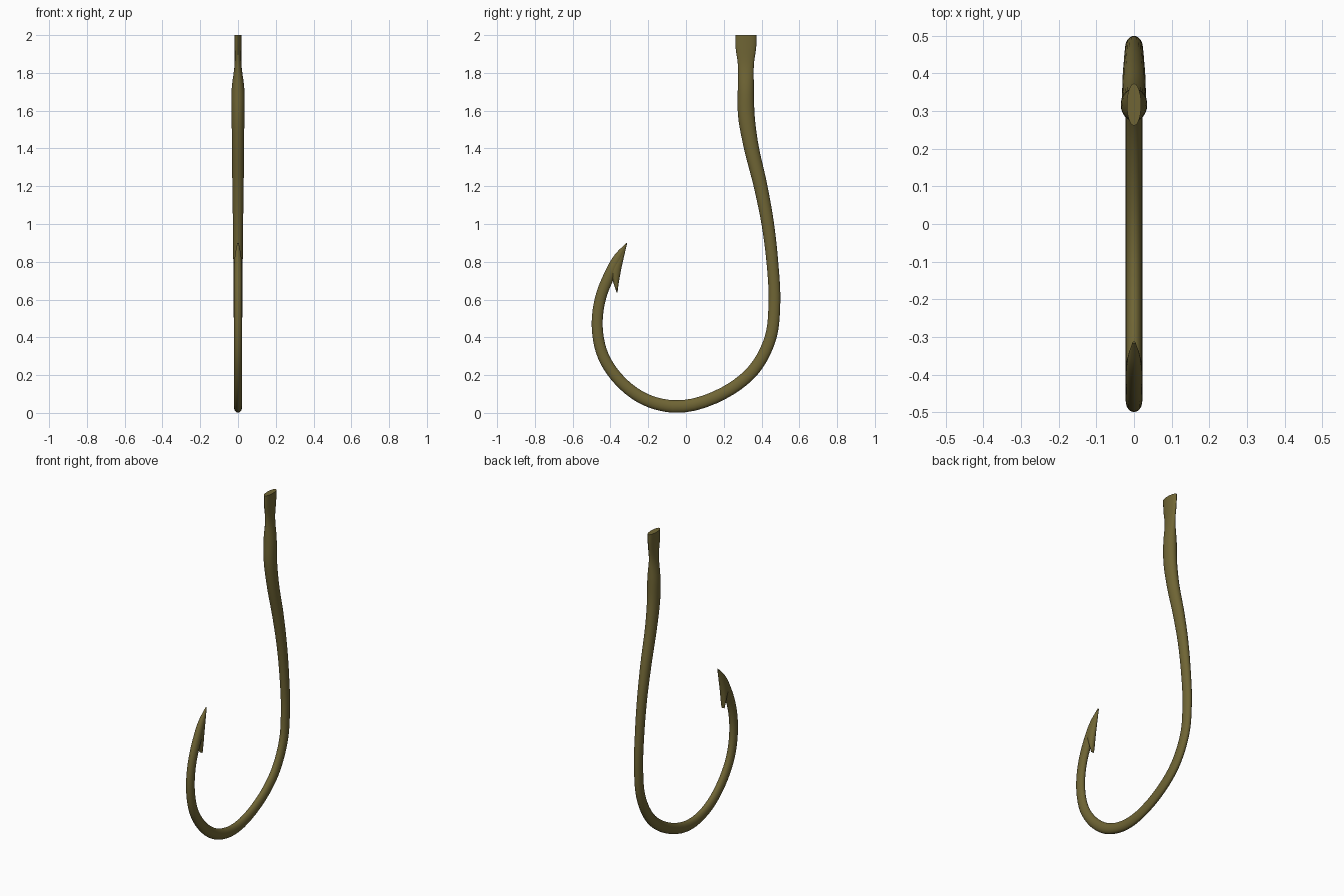
import bpy
import math
from mathutils import Vector

if "Cube" in bpy.data.objects:
    bpy.data.objects.remove(bpy.data.objects["Cube"])

SIDES = 24

bronze = bpy.data.materials.new("bronze")
bronze.diffuse_color = (0.16, 0.13, 0.035, 1)
bronze.use_nodes = True
bronze.node_tree.nodes["Principled BSDF"].inputs["Base Color"].default_value = bronze.diffuse_color


def smooth_stations(pts, steps):
    # Chord-length Hermite interpolation of (y, z, in-plane radius, x radius)
    p = [Vector(q) for q in pts]
    t = [0.0]
    for a, b in zip(p, p[1:]):
        t.append(t[-1] + (b.xy - a.xy).length)
    n = len(p)
    s = [(p[i + 1] - p[i]) / (t[i + 1] - t[i]) for i in range(n - 1)]
    m = [s[0]]
    for i in range(1, n - 1):
        h0, h1 = t[i] - t[i - 1], t[i + 1] - t[i]
        m.append((s[i - 1] * h1 + s[i] * h0) / (h0 + h1))
    m.append(s[-1])
    out = []
    for i in range(n - 1):
        h = t[i + 1] - t[i]
        for k in range(steps):
            u = k / steps
            out.append(p[i] * (2*u**3 - 3*u**2 + 1) + m[i] * h * (u**3 - 2*u**2 + u)
                       + p[i + 1] * (3*u**2 - 2*u**3) + m[i + 1] * h * (u**3 - u**2))
    return out + [p[-1]]


def sweep(name, stations, level=False):
    # Elliptical section swept along a path in the YZ plane
    verts, faces = [], []
    n = len(stations)
    for i, q in enumerate(stations):
        d = (stations[min(i + 1, n - 1)].xy - stations[max(i - 1, 0)].xy).normalized()
        if level or i == 0:
            d = Vector((0, -1))
        for k in range(SIDES):
            a = 2 * math.pi * k / SIDES
            c = q[2] * math.cos(a)
            verts.append((q[3] * math.sin(a), q[0] - d.y * c, q[1] + d.x * c))
    for i in range(n - 1):
        for k in range(SIDES):
            a, b = i * SIDES + k, i * SIDES + (k + 1) % SIDES
            faces.append((a, a + SIDES, b + SIDES, b))
    faces.append(tuple(range(SIDES)))
    faces.append(tuple(reversed(range((n - 1) * SIDES, n * SIDES))))
    me = bpy.data.meshes.new(name)
    me.from_pydata(verts, [], faces)
    me.update()
    ob = bpy.data.objects.new(name, me)
    bpy.context.collection.objects.link(ob)
    me.materials.append(bronze)
    bpy.ops.object.select_all(action='DESELECT')
    bpy.context.view_layer.objects.active = ob
    ob.select_set(True)
    bpy.ops.object.mode_set(mode='EDIT')
    bpy.ops.mesh.select_all(action='SELECT')
    bpy.ops.mesh.normals_make_consistent(inside=False)
    bpy.ops.object.mode_set(mode='OBJECT')
    bpy.ops.object.shade_smooth_by_angle(angle=math.radians(40))
    return ob


# Shank, bend and point
hook = [
    (0.317, 2.00, 0.056, 0.019), (0.317, 1.94, 0.055, 0.018),
    (0.317, 1.85, 0.043, 0.018), (0.317, 1.71, 0.043, 0.034),
    (0.319, 1.58, 0.044, 0.034), (0.341, 1.43, 0.040, 0.032),
    (0.395, 1.20, 0.036, 0.030), (0.433, 1.00, 0.033, 0.027),
    (0.457, 0.80, 0.031, 0.025), (0.468, 0.58, 0.031, 0.023),
    (0.448, 0.40, 0.031, 0.022), (0.360, 0.23, 0.032, 0.022),
    (0.200, 0.105, 0.032, 0.022), (-0.070, 0.034, 0.033, 0.022),
    (-0.220, 0.073, 0.032, 0.022), (-0.350, 0.170, 0.031, 0.022),
    (-0.438, 0.300, 0.030, 0.022), (-0.470, 0.455, 0.029, 0.022),
    (-0.452, 0.610, 0.029, 0.022), (-0.406, 0.729, 0.029, 0.022),
    (-0.357, 0.828, 0.022, 0.017), (-0.314, 0.899, 0.002, 0.004),
]
sweep("hook_body", smooth_stations(hook, 5))

# Barb, growing out of the inner side of the point
barb = [
    (-0.315, 0.893, 0.002, 0.004), (-0.352, 0.820, 0.022, 0.015),
    (-0.375, 0.750, 0.030, 0.021), (-0.371, 0.700, 0.017, 0.019),
    (-0.365, 0.637, 0.002, 0.011),
]
sweep("barb", smooth_stations(barb, 4), level=True)
